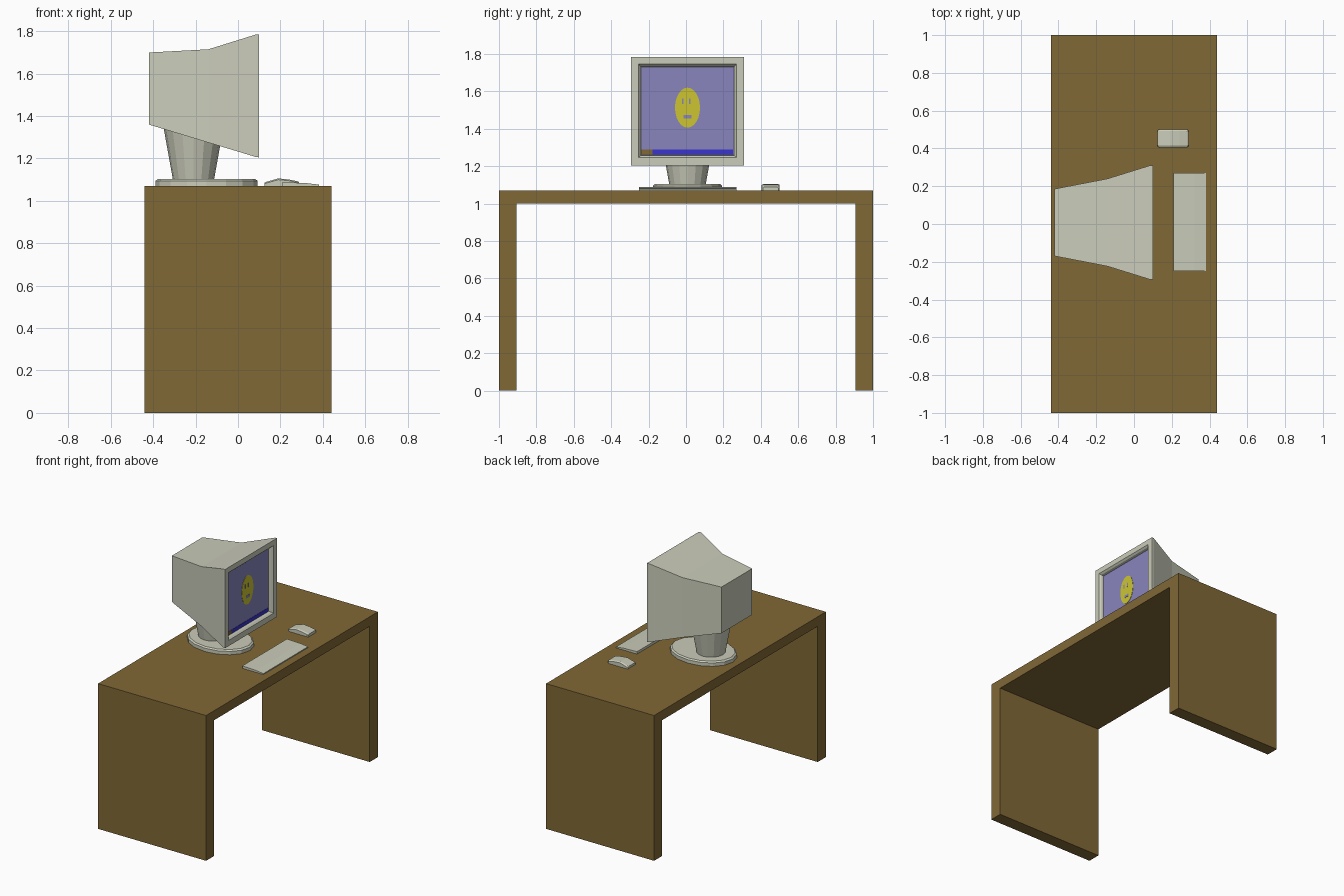
import bpy, bmesh, math

if "Cube" in bpy.data.objects:
    bpy.data.objects.remove(bpy.data.objects["Cube"])


def material(name, r, g, b):
    lin = lambda c: ((c / 255 + 0.055) / 1.055) ** 2.4 if c > 10 else c / 255 / 12.92
    m = bpy.data.materials.new(name)
    m.diffuse_color = (lin(r), lin(g), lin(b), 1)
    m.use_nodes = True
    m.node_tree.nodes["Principled BSDF"].inputs["Base Color"].default_value = m.diffuse_color
    return m


WOOD = material("brown wood", 128, 104, 54)
CASE = material("beige plastic", 202, 204, 186)
SCREEN = material("lavender screen", 136, 133, 190)
YELLOW = material("yellow", 204, 197, 50)
BLUE = material("deep blue", 58, 52, 204)
CY = 0.008  # the monitor sits slightly off centre


def finish(name, bm, mat):
    bmesh.ops.recalc_face_normals(bm, faces=bm.faces[:])
    me = bpy.data.meshes.new(name)
    bm.to_mesh(me)
    bm.free()
    me.materials.append(mat)
    ob = bpy.data.objects.new(name, me)
    bpy.context.collection.objects.link(ob)
    return ob


def loft(name, rings, mat):
    """Skin a list of equal-length point rings and cap both ends."""
    bm = bmesh.new()
    vs = [[bm.verts.new(p) for p in ring] for ring in rings]
    n = len(vs[0])
    for a, b in zip(vs, vs[1:]):
        for i in range(n):
            j = (i + 1) % n
            bm.faces.new((a[i], a[j], b[j], b[i]))
    bm.faces.new(vs[0])
    bm.faces.new(vs[-1])
    return finish(name, bm, mat)


def prism(name, pts, y0, y1, mat):
    """Extrude an x-z profile along y."""
    return loft(name, [[(x, y, z) for x, z in pts] for y in (y0, y1)], mat)


def box(name, x0, x1, y0, y1, z0, z1, mat):
    return prism(name, [(x0, z0), (x1, z0), (x1, z1), (x0, z1)], y0, y1, mat)


def oval(cx, cy, rx, ry, z, n=16):
    return [(cx + rx * math.cos(2 * math.pi * i / n),
             cy + ry * math.sin(2 * math.pi * i / n), z) for i in range(n)]


def rect(x, y0, y1, z0, z1):
    return [(x, y0, z0), (x, y1, z0), (x, y1, z1), (x, y0, z1)]


# Desk
prism("desk", [(-0.44, 1.0), (0.44, 1.0), (0.44, 1.07), (-0.44, 1.07)], -1, 1, WOOD)
for name, y0, y1 in (("left_desk_leg", -1, -0.905), ("right_desk_leg", 0.905, 1)):
    box(name, -0.44, 0.44, y0, y1, 0, 1.0, WOOD)

# Monitor stand
loft("monitor_base", [oval(-0.148, CY, 0.24 * s, 0.185 * s, z)
                      for s, z in ((1, 1.07), (1, 1.095), (0.95, 1.104))], CASE)
loft("monitor_neck", [oval(-0.21, CY, r, r, z)
                      for r, z in ((0.097, 1.10), (0.141, 1.345))], CASE)

# Monitor case: tapered shell, then bezel stepping in to the recess
shell = [(-0.42, 0.178, 1.36, 1.70), (-0.14, 0.232, 1.275, 1.715),
         (0.085, 0.302, 1.207, 1.785), (0.10, 0.302, 1.205, 1.785),
         (0.10, 0.261, 1.247, 1.746), (0.088, 0.251, 1.257, 1.735),
         (0.068, 0.248, 1.260, 1.730)]
loft("monitor_case", [rect(x, CY - w, CY + w, z0, z1) for x, w, z0, z1 in shell], CASE)

# Screen picture, as thin plates
box("screen", 0.066, 0.071, CY - 0.25, CY + 0.25, 1.258, 1.732, SCREEN)
box("screen_bar", 0.070, 0.073, -0.18, 0.25, 1.262, 1.289, BLUE)
box("screen_button", 0.070, 0.073, -0.241, -0.18, 1.262, 1.289, WOOD)
loft("face_disc", [[(x, CY + a, 1.513 + b) for a, b, _ in oval(0, 0, 0.067, 0.107, 0, 24)]
                   for x in (0.070, 0.073)], YELLOW)
for name, y in (("left_eye", -0.017), ("right_eye", 0.019)):
    box(name, 0.072, 0.075, y - 0.004, y + 0.004, 1.532, 1.562, SCREEN)
box("mouth", 0.072, 0.075, -0.014, 0.030, 1.455, 1.474, SCREEN)

# Keyboard
prism("keyboard", [(0.21, 1.07), (0.382, 1.07), (0.382, 1.077),
                   (0.32, 1.084), (0.21, 1.088)], -0.25, 0.27, CASE)

# Mouse: stations along x, each with a slightly domed section
stations = [(0.125, 0.042, 1.086), (0.134, 0.048, 1.090), (0.19, 0.048, 1.106),
            (0.24, 0.048, 1.101), (0.28, 0.048, 1.093), (0.288, 0.042, 1.089)]
loft("mouse", [[(x, 0.453 - w, 1.07), (x, 0.453 + w, 1.07), (x, 0.453 + w, z - 0.006),
                (x, 0.453 + w * 0.8, z), (x, 0.453 - w * 0.8, z), (x, 0.453 - w, z - 0.006)]
               for x, w, z in stations], CASE)
